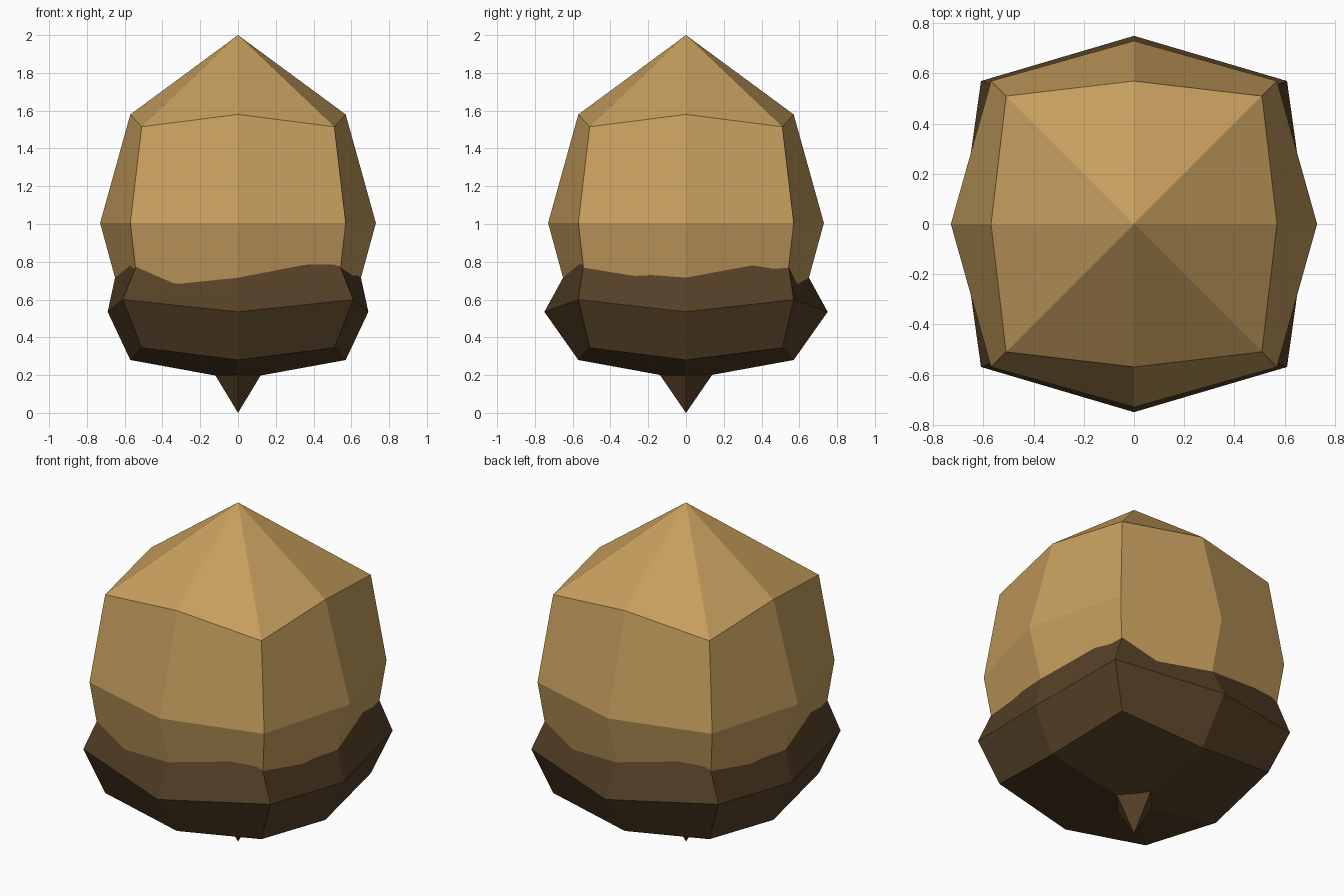
import bpy
import bmesh

cube = bpy.data.objects.get("Cube")
if cube:
    bpy.data.objects.remove(cube, do_unlink=True)


def material(name, rgb):
    mat = bpy.data.materials.new(name)
    mat.use_nodes = True
    mat.diffuse_color = (*rgb, 1)
    mat.node_tree.nodes["Principled BSDF"].inputs["Base Color"].default_value = (*rgb, 1)
    return mat


def ring(mid_x, mid_y, mid_z, corner_x, corner_y, corner_z):
    """Eight points alternating between side middles and corners."""
    signs = [(1, 0), (1, 1), (0, 1), (-1, 1), (-1, 0), (-1, -1), (0, -1), (1, -1)]
    return [(sx * corner_x, sy * corner_y, corner_z) if sx and sy
            else (sx * mid_x, sy * mid_y, mid_z) for sx, sy in signs]


def loft(name, rings, mat, bottom=None, top=None):
    """Skin a stack of rings, closing the ends with points where given."""
    bm = bmesh.new()
    loops = [[bm.verts.new(p) for p in r] for r in rings]
    n = len(loops[0])
    for low, high in zip(loops, loops[1:]):
        for i in range(n):
            j = (i + 1) % n
            bm.faces.new((low[i], low[j], high[j], high[i]))
    for tip, loop in ((bottom, loops[0]), (top, loops[-1])):
        if tip is None:
            continue
        v = bm.verts.new((0, 0, tip))
        for i in range(n):
            bm.faces.new((loop[i], loop[(i + 1) % n], v))
    bmesh.ops.recalc_face_normals(bm, faces=bm.faces)
    mesh = bpy.data.meshes.new(name)
    bm.to_mesh(mesh)
    bm.free()
    mesh.materials.append(mat)
    obj = bpy.data.objects.new(name, mesh)
    bpy.context.collection.objects.link(obj)
    return obj


tan = material("nut tan", (0.565, 0.342, 0.112))
brown = material("cap brown", (0.093, 0.052, 0.020))

# Nut: faceted body rising to a point
loft("nut", [
    ring(0.57, 0.57, 0.42, 0.51, 0.51, 0.485),
    ring(0.73, 0.73, 1.005, 0.57, 0.57, 1.005),
    ring(0.57, 0.57, 1.58, 0.51, 0.51, 1.515),
], tan, bottom=0.32, top=2.0)

# Cap: cup around the lower nut, its rim tucked into the nut
loft("cap", [
    ring(0.57, 0.57, 0.28, 0.51, 0.51, 0.345),
    ring(0.69, 0.75, 0.535, 0.61, 0.57, 0.60),
    ring(0.635, 0.61, 0.79, 0.53, 0.54, 0.80),
], brown, bottom=0.176, top=0.75)

# Stem: small four-sided spike under the cap
loft("stem", [[(0.145, 0, 0.24), (0, 0.165, 0.24), (-0.145, 0, 0.24), (0, -0.165, 0.24)]],
     brown, bottom=0.0, top=0.25)
